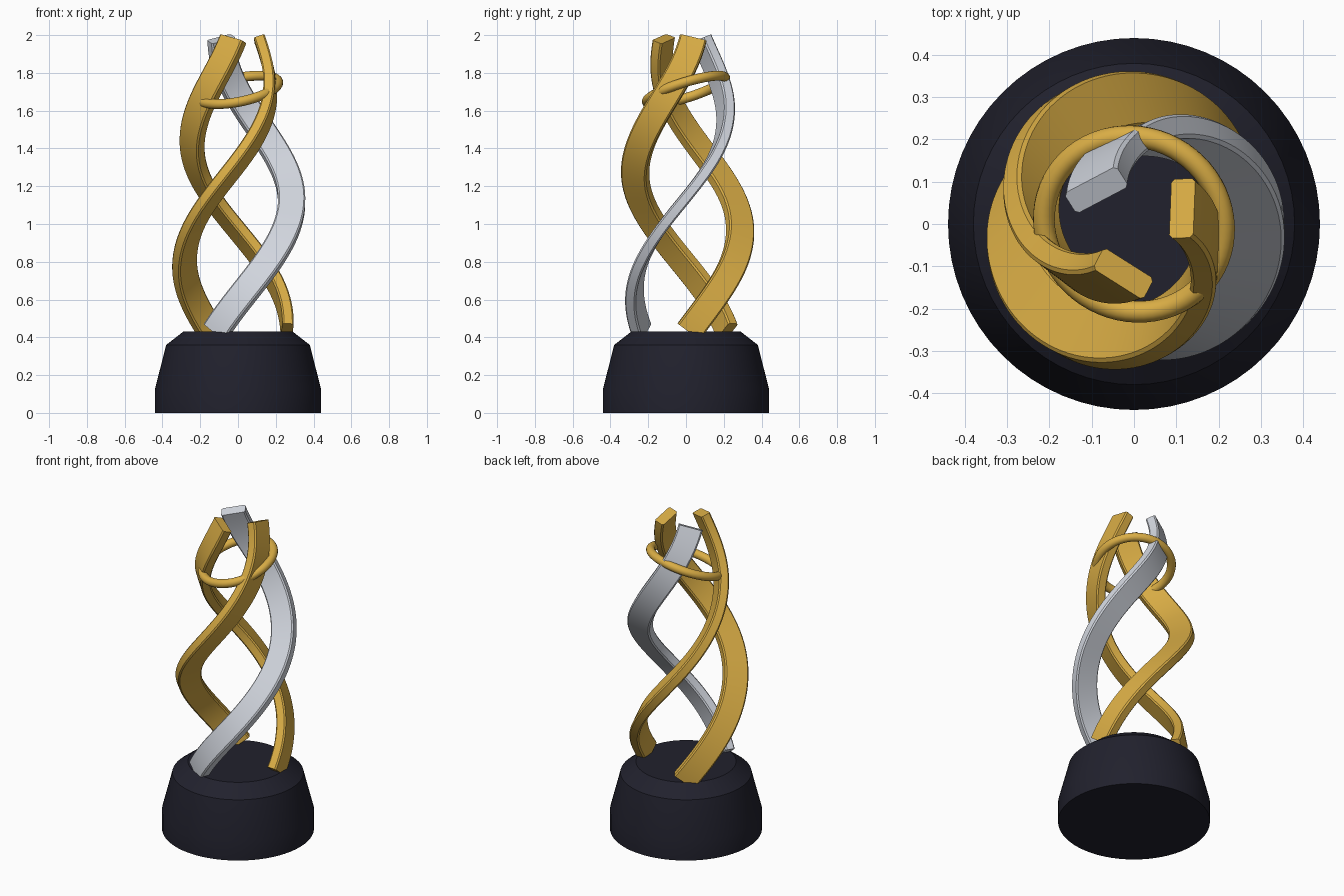
import bpy
import bmesh
import math
from mathutils import Vector, Matrix

if "Cube" in bpy.data.objects:
    bpy.data.objects.remove(bpy.data.objects["Cube"], do_unlink=True)


def material(name, color):
    mat = bpy.data.materials.new(name)
    mat.use_nodes = True
    mat.diffuse_color = (*color, 1)
    mat.node_tree.nodes["Principled BSDF"].inputs["Base Color"].default_value = (*color, 1)
    return mat


gold = material("gold", (0.70, 0.42, 0.06))
silver = material("silver", (0.64, 0.67, 0.73))
black = material("dark_base", (0.015, 0.015, 0.026))


def finish(bm, name, mat, angle=30):
    bmesh.ops.recalc_face_normals(bm, faces=bm.faces[:])
    mesh = bpy.data.meshes.new(name)
    bm.to_mesh(mesh)
    bm.free()
    mesh.materials.append(mat)
    obj = bpy.data.objects.new(name, mesh)
    bpy.context.collection.objects.link(obj)
    bpy.ops.object.select_all(action="DESELECT")
    obj.select_set(True)
    bpy.context.view_layer.objects.active = obj
    bpy.ops.object.shade_smooth_by_angle(angle=math.radians(angle))
    return obj


def skin(bm, rings, wrap=False):
    """Bridge matching vertex loops; close the tube or cap both ends."""
    loops = [[bm.verts.new(p) for p in ring] for ring in rings]
    n = len(loops[0])
    pairs = list(zip(loops, loops[1:])) + ([(loops[-1], loops[0])] if wrap else [])
    for a, b in pairs:
        for i in range(n):
            j = (i + 1) % n
            bm.faces.new((a[i], a[j], b[j], b[i]))
    if not wrap:
        bm.faces.new(loops[0])
        bm.faces.new(loops[-1])


def circle(radius, z, n):
    return [Vector((radius * math.cos(math.tau * i / n), radius * math.sin(math.tau * i / n), z))
            for i in range(n)]


# Turned pedestal
bm = bmesh.new()
skin(bm, [circle(r, z, 64) for r, z in ((0.44, 0), (0.44, 0.125), (0.38, 0.36), (0.29, 0.43))])
finish(bm, "pedestal", black, 25)

# Twisting ribbons: a bulging helix that narrows at the top
RADII = (0.26, 0.284, 0.279, 0.218, 0.12)
Z0, Z1, TURN, STEPS = 0.43, 1.98, math.radians(255), 80


def radius_at(t):
    pts = [2 * RADII[0] - RADII[1], *RADII, 2 * RADII[-1] - RADII[-2]]
    s = t * (len(RADII) - 1)
    i = max(0, min(int(s), len(RADII) - 2))
    u = s - i
    a, b, c, d = pts[i:i + 4]
    return b + 0.5 * u * (c - a + u * (2 * a - 5 * b + 4 * c - d + u * (3 * (b - c) + d - a)))


def path(t, start):
    ang, r = start + TURN * t, radius_at(t)
    return Vector((r * math.cos(ang), r * math.sin(ang), Z0 + (Z1 - Z0) * t))


# Flat bar section with chamfered corners
W, H, C = 0.072, 0.03, 0.008
SECTION = [(W, H - C), (W - C, H), (C - W, H), (-W, H - C),
           (-W, C - H), (C - W, -H), (W - C, -H), (W, C - H)]


def ribbon(name, mat, degrees):
    start = math.radians(degrees)
    rings, wide, old = [], None, None
    for k in range(STEPS + 1):
        t = k / STEPS
        tangent = (path(t + 0.002, start) - path(t - 0.002, start)).normalized()
        if wide is None:
            # wide side begins along the rim of the pedestal
            wide = Vector((-math.sin(start), math.cos(start), 0))
        else:
            wide = old.rotation_difference(tangent) @ wide
        wide = (wide - tangent * wide.dot(tangent)).normalized()
        thin = tangent.cross(wide)
        rings.append([path(t, start) + wide * u + thin * v for u, v in SECTION])
        old = tangent
    bm = bmesh.new()
    skin(bm, rings)
    finish(bm, name, mat, 30)


for name, mat, degrees in (("silver_ribbon", silver, 243),
                           ("left_gold_ribbon", gold, 3),
                           ("right_gold_ribbon", gold, 123)):
    ribbon(name, mat, degrees)

# Tilted ring binding the ribbons together
normal = Vector((-0.2, -0.31, 1)).normalized()
tilt = Matrix.Translation((0, 0, 1.71)) @ Vector((0, 0, 1)).rotation_difference(normal).to_matrix().to_4x4()
rings = []
for i in range(64):
    a = math.tau * i / 64
    out = Vector((math.cos(a), math.sin(a), 0))
    rings.append([tilt @ (out * (0.217 + p.x) + Vector((0, 0, p.y))) for p in circle(0.026, 0, 14)])
bm = bmesh.new()
skin(bm, rings, wrap=True)
finish(bm, "binding_ring", gold, 60)
